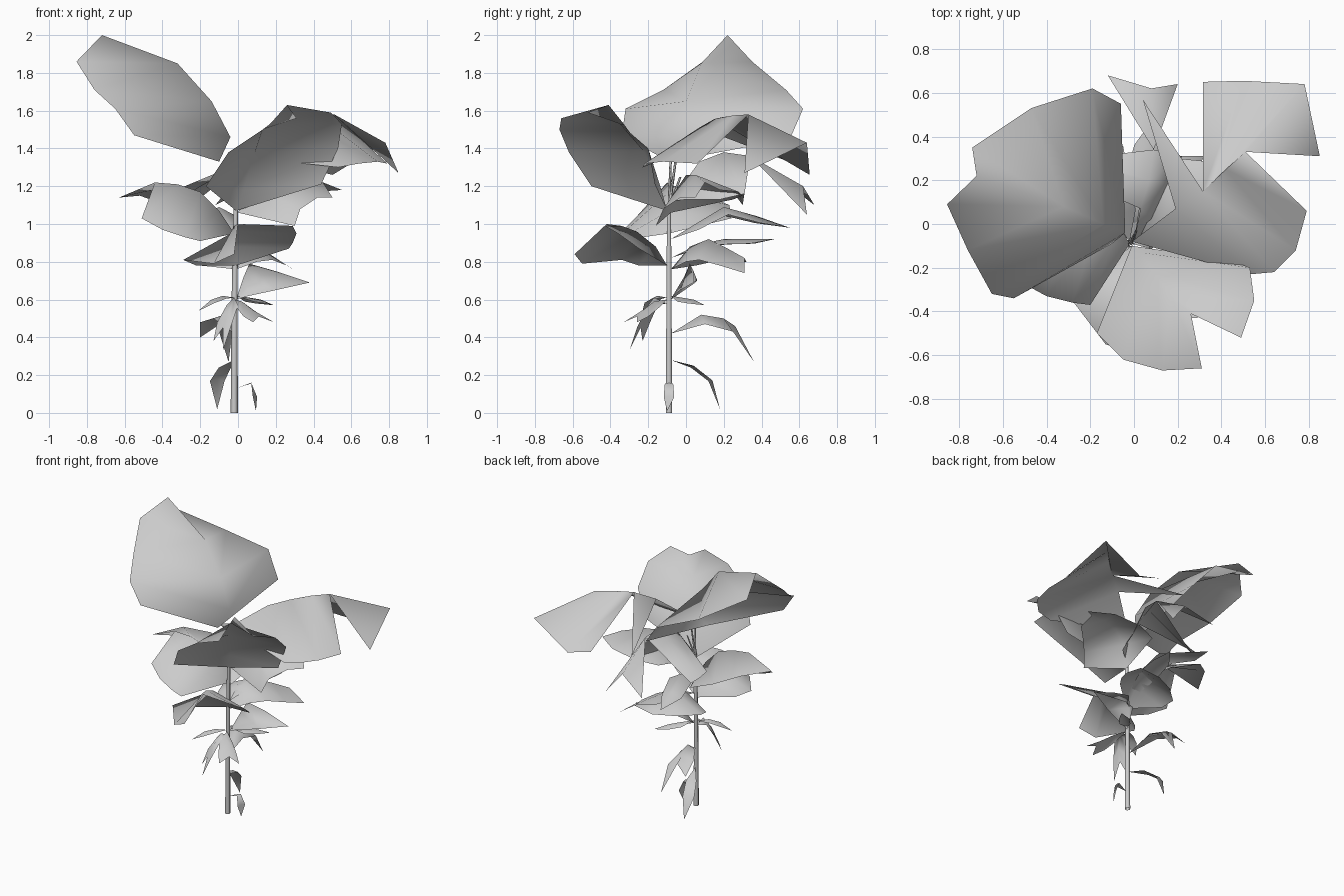
import bpy, bmesh, math
from mathutils import Vector as V


def build(name, strips, smooth=True):
    """Join strips of faces, each between two point rows of equal length."""
    bm = bmesh.new()
    seen = {}

    def vert(p):
        key = tuple(round(c, 4) for c in p)
        if key not in seen:
            seen[key] = bm.verts.new(key)
        return seen[key]

    for a, b in strips:
        for i in range(len(a) - 1):
            face = []
            for p in (a[i], a[i + 1], b[i + 1], b[i]):
                v = vert(p)
                if v not in face:
                    face.append(v)
            if len(face) > 2 and not bm.faces.get(face):
                bm.faces.new(face)
    bmesh.ops.recalc_face_normals(bm, faces=bm.faces)
    me = bpy.data.meshes.new(name)
    bm.to_mesh(me)
    bm.free()
    ob = bpy.data.objects.new(name, me)
    bpy.context.collection.objects.link(ob)
    for f in me.polygons:
        f.use_smooth = smooth
    return ob


def leaf(name, mid, left, right):
    """Folded leaf: midrib from the stalk, an edge on each side, notched end."""
    build(name, [(mid, [mid[0]] + left), (mid, [mid[0]] + right)])


def small_leaf(name, mid, widths, droop):
    """Narrow leaf: edges are set off sideways from the midrib and hang down."""
    pts = [V(p) for p in mid]
    left, right = [], []
    for i, w in enumerate(widths, 1):
        d = pts[min(i + 1, len(pts) - 1)] - pts[i - 1]
        d.z = 0
        side = d.normalized().cross(V((0, 0, 1))) * w
        down = V((0, 0, -droop * w))
        left.append(pts[i] + side + down)
        right.append(pts[i] - side + down)
    # close at the tip
    leaf(name, pts, left + [pts[-1]], right + [pts[-1]])


def tube(name, path, radii, sides=6):
    rings = []
    for p, r in zip(path, radii):
        rings.append([(p[0] + r * math.cos(2 * math.pi * k / sides),
                       p[1] + r * math.sin(2 * math.pi * k / sides), p[2])
                      for k in range(sides)])
    for r in rings:
        r.append(r[0])
    build(name, [(rings[i], rings[i + 1]) for i in range(len(rings) - 1)])


# Stem and upper stalks
tube("stem", [(-.02, -.09, 0), (-.018, -.09, .6), (-.012, -.09, 1.1)], [.019, .016, .012])
for i, top in enumerate([(-.02, -.08, 1.37), (0, -.05, 1.37), (.01, -.03, 1.25)]):
    tube("stalk_%d" % i, [(-.012, -.09, 1.08), top], [.008, .006], 4)

# Tall upper left leaf
leaf("upper_left_leaf",
     [(-.1, -.09, 1.33), (-.04, -.04, 1.46), (-.14, 0, 1.65), (-.32, .08, 1.85), (-.72, .22, 2)],
     [(-.06, .55, 1.45), (-.19, .62, 1.61), (-.47, .53, 1.71), (-.74, .35, 1.86)],
     [(-.55, -.34, 1.47), (-.65, -.32, 1.61), (-.76, -.12, 1.71), (-.855, .09, 1.86)])

# Upper right leaf, split along its back edge
ridge = [(-.01, -.08, 1.36), (.19, .07, 1.51), (.315, .15, 1.556), (.42, .25, 1.575), (.51, .33, 1.58)]
build("upper_right_leaf", [
    (ridge, [ridge[0], (.53, -.23, 1.3), (.64, -.22, 1.32), (.74, -.12, 1.33), (.79, .06, 1.32)]),
    (ridge[1:3], [(.04, .57, 1.32), (.04, .57, 1.32)]),
    ([ridge[2], (.37, .2, 1.567), ridge[4], ridge[4]],
     [(.315, .65, 1.31), (.5, .655, 1.26), (.78, .64, 1.43), (.85, .31, 1.27)])])

# Upper front leaf
leaf("upper_front_leaf",
     [(-.01, -.1, 1.07), (.03, -.13, 1.18), (.09, -.22, 1.38), (.17, -.33, 1.53), (.26, -.41, 1.63)],
     [(.44, -.165, 1.21), (.53, -.2, 1.4), (.55, -.35, 1.53), (.49, -.52, 1.59)],
     [(-.17, -.5, 1.2), (-.05, -.62, 1.38), (.13, -.67, 1.5), (.31, -.66, 1.56)])

# Upper back leaf, with a separate split end
rib = [(0, -.08, 1.12), (.03, .07, 1.33), (.07, .2, 1.38), (.09, .34, 1.36)]
build("upper_back_leaf", [
    (rib, [rib[0], (.1, 0, 1.13), (.17, .18, 1.13), (.22, .31, 1.16)]),
    (rib[1:], [(-.33, .23, 1.18), (-.3, .27, 1.14), (-.25, .3, 1.1)]),
    ([rib[3], (.08, .62, 1.2)], [rib[3], (.2, .64, 1.05)]),
    ([rib[3], (.08, .62, 1.2)], [rib[3], (-.12, .68, 1.1)])])

# Middle right leaf
leaf("middle_right_leaf",
     [(0, -.08, 1.06), (.06, -.03, 1.2), (.15, 0, 1.26), (.3, .05, 1.26), (.45, .1, 1.22)],
     [(.05, .25, 1.13), (.2, .3, 1.15), (.4, .28, 1.17), (.55, .18, 1.18)],
     [(.3, -.16, .99), (.33, -.12, 1.08), (.42, -.03, 1.14), (.5, .05, 1.14)])

# Middle left leaf
leaf("middle_left_leaf",
     [(-.02, -.09, .95), (-.1, -.09, 1.07), (-.2, -.09, 1.17), (-.32, -.09, 1.21), (-.44, -.1, 1.22)],
     [(-.2, .24, 1.03), (-.38, .23, 1.1), (-.52, .11, 1.15), (-.63, -.09, 1.14)],
     [(-.2, -.37, .91), (-.28, -.36, .93), (-.4, -.33, .97), (-.51, -.27, 1.03)])

# Middle front leaf
leaf("middle_front_leaf",
     [(-.01, -.1, .78), (-.01, -.16, .88), (-.02, -.26, .96), (-.02, -.34, .99), (0, -.42, 1)],
     [(.27, -.25, .87), (.29, -.29, .9), (.31, -.36, .95), (.29, -.43, .99)],
     [(-.22, -.25, .78), (-.29, -.34, .81), (-.13, -.55, .79), (-.02, -.59, .84)])

# Middle back leaves
small_leaf("middle_back_left_leaf",
           [(-.02, -.08, .92), (-.05, .05, 1.0), (-.1, .2, 1.09), (-.15, .38, 1.04), (-.18, .55, .98)],
           [.06, .08, .07], .5)
small_leaf("middle_back_right_leaf",
           [(-.01, -.08, .82), (.0, .06, .89), (.03, .2, .92), (.06, .35, .92), (.08, .47, .92)],
           [.05, .07, .06], .4)
leaf("low_back_leaf",
     [(-.01, -.08, .76), (.0, .02, .88), (.03, .12, .92), (.12, .22, .87), (.2, .31, .82)],
     [(.1, -.0, .8), (.18, .07, .81), (.26, .18, .78), (.32, .31, .74)],
     [(-.2, .05, .78), (-.22, .14, .8), (-.1, .25, .8), (.05, .32, .8)])

# Low leaves around the stem
leaf("low_right_leaf",
     [(-.01, -.08, .6), (.03, -.01, .72), (.06, .02, .79), (.2, .04, .75)],
     [(.05, .05, .69), (.12, .06, .7), (.38, .04, .69)],
     [(.06, -.07, .62), (.2, -.03, .65), (.38, .04, .69)])
small_leaf("low_side_leaf", [(-.01, -.08, .62), (.06, -.02, .61), (.12, .04, .6), (.19, .1, .57)],
           [.035, .035], .6)
leaf("low_front_leaf",
     [(-.02, -.1, .58), (-.02, -.17, .61), (-.05, -.22, .53), (-.08, -.24, .45)],
     [(.0, -.2, .57), (-.04, -.26, .45), (-.08, -.3, .33)],
     [(-.06, -.15, .57), (-.11, -.19, .48), (-.13, -.23, .38)])
small_leaf("low_front_left_leaf", [(-.02, -.1, .61), (-.08, -.15, .62), (-.14, -.19, .6), (-.21, -.23, .54)],
           [.03, .035], .5)
leaf("low_front_right_leaf",
     [(-.02, -.1, .6), (.02, -.17, .59), (.07, -.22, .55), (.11, -.26, .51)],
     [(.05, -.14, .56), (.13, -.2, .51), (.19, -.26, .48)],
     [(-.01, -.2, .56), (.03, -.27, .51), (.08, -.33, .48)])
leaf("drooping_back_leaf",
     [(-.02, -.08, .42), (-.07, .08, .52), (-.11, .2, .5), (-.11, .26, .46)],
     [(-.03, .1, .47), (-.03, .25, .43), (-.05, .36, .27)],
     [(-.13, .08, .5), (-.2, .2, .48), (-.2, .29, .4)])
small_leaf("bottom_back_leaf",
           [(-.02, -.08, .28), (-.07, .04, .25), (-.11, .13, .18), (-.11, .18, .02)], [.035, .04], .3)
small_leaf("bottom_right_leaf",
           [(-.01, -.09, .13), (.07, -.09, .16), (.09, -.09, .09), (.095, -.1, .01)], [.022, .03], .2)
